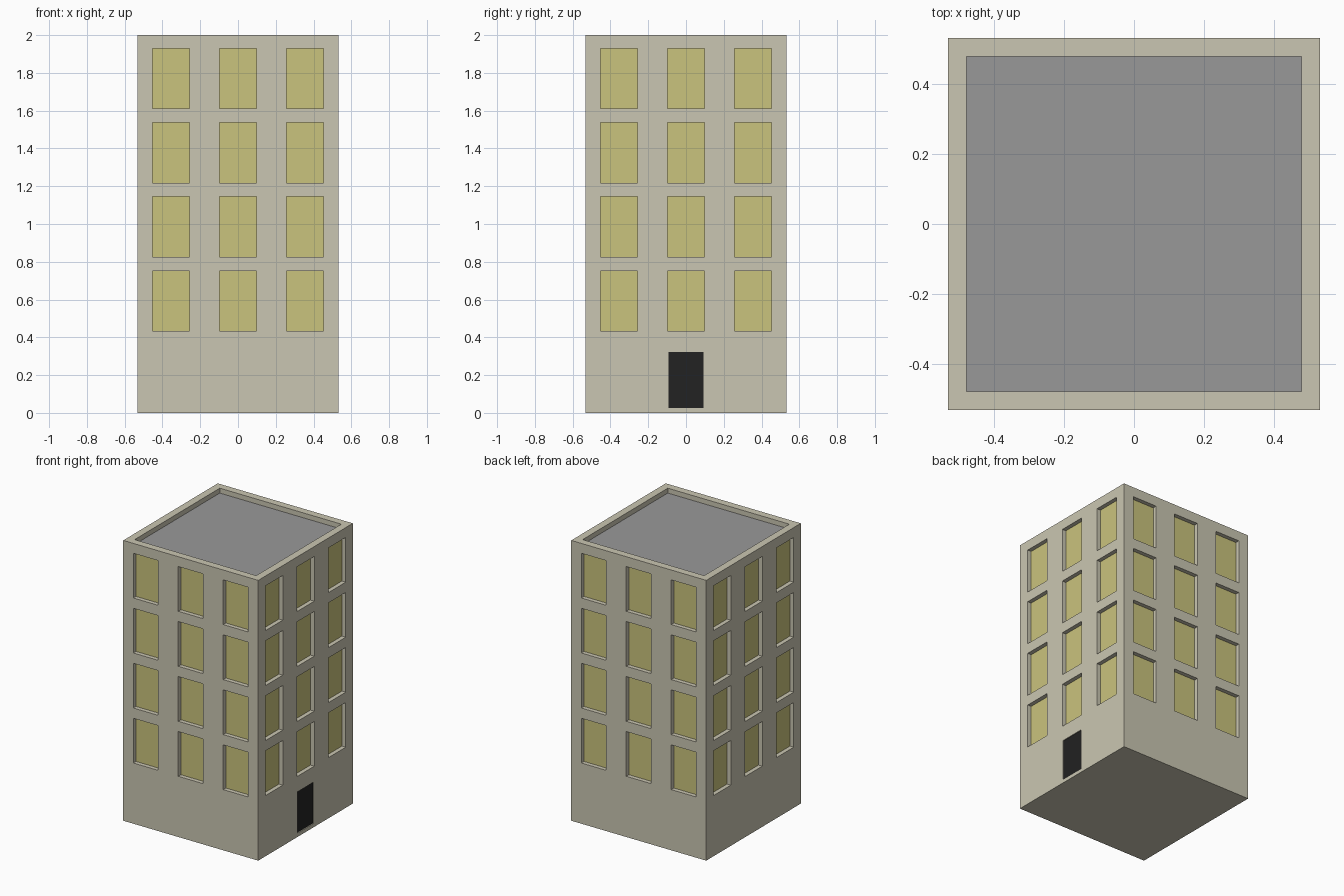
import bpy, bmesh, math
from mathutils import Matrix, Vector

if "Cube" in bpy.data.objects:
    bpy.data.objects.remove(bpy.data.objects["Cube"])

H = 0.533           # half width of the building
R = 0.48            # half width of the roof deck
TOP = 2.0
ROOF_Z = 1.965
WIN_DEPTH, DOOR_DEPTH = 0.03, 0.006


def lin(c):
    c /= 255
    return c / 12.92 if c <= 0.04045 else ((c + 0.055) / 1.055) ** 2.4


def material(name, rgb):
    m = bpy.data.materials.new(name)
    m.diffuse_color = (*[lin(c) for c in rgb], 1)
    m.use_nodes = True
    m.node_tree.nodes["Principled BSDF"].inputs["Base Color"].default_value = m.diffuse_color
    return m


WALL, GLASS, ROOF, DOOR = range(4)
mats = [material("wall beige", (202, 198, 178)), material("window yellow", (202, 195, 125)),
        material("roof grey", (153, 153, 153)), material("door black", (34, 34, 34))]

bm = bmesh.new()


def quad(pts, mat, rot=Matrix()):
    f = bm.faces.new([bm.verts.new(rot @ Vector(p)) for p in pts])
    f.material_index = mat


def opening(u0, u1, z0, z1, depth, mat, rot):
    """Recessed panel with four reveals."""
    ring = [(u0, z0), (u1, z0), (u1, z1), (u0, z1)]
    y = -H + depth
    quad([(u, y, z) for u, z in ring], mat, rot)
    for (ua, za), (ub, zb) in zip(ring, ring[1:] + ring[:1]):
        quad([(ua, -H, za), (ub, -H, zb), (ub, y, zb), (ua, y, za)], WALL, rot)


def band(z0, z1, holes, depth, mat, rot):
    """Horizontal wall strip pierced by openings."""
    left = -H
    for u0, u1 in holes + [(H, None)]:
        quad([(left, -H, z0), (u0, -H, z0), (u0, -H, z1), (left, -H, z1)], WALL, rot)
        if u1 is not None:
            opening(u0, u1, z0, z1, depth, mat, rot)
            left = u1


window_columns = [(c - 0.0985, c + 0.0985) for c in (-0.355, 0, 0.355)]

# Four walls: front, right, back, left; the door is on the right
for side in range(4):
    rot = Matrix.Rotation(side * math.pi / 2, 4, 'Z')
    rows = [(0.433 + 0.3925 * i, 0.752 + 0.3925 * i, window_columns, WIN_DEPTH, GLASS) for i in range(4)]
    if side == 1:
        rows.insert(0, (0.027, 0.322, [(-0.092, 0.092)], DOOR_DEPTH, DOOR))
    z = 0
    for z0, z1, holes, depth, mat in rows:
        band(z, z0, [], 0, WALL, rot)
        band(z0, z1, holes, depth, mat, rot)
        z = z1
    band(z, TOP, [], 0, WALL, rot)
    # Parapet top and inner face
    quad([(-H, -H, TOP), (H, -H, TOP), (R, -R, TOP), (-R, -R, TOP)], WALL, rot)
    quad([(-R, -R, TOP), (R, -R, TOP), (R, -R, ROOF_Z), (-R, -R, ROOF_Z)], WALL, rot)

# Roof deck and underside
quad([(-R, -R, ROOF_Z), (R, -R, ROOF_Z), (R, R, ROOF_Z), (-R, R, ROOF_Z)], ROOF)
quad([(-H, H, 0), (H, H, 0), (H, -H, 0), (-H, -H, 0)], WALL)

bmesh.ops.remove_doubles(bm, verts=bm.verts, dist=0.0001)
mesh = bpy.data.meshes.new("apartment_block")
bm.to_mesh(mesh)
bm.free()
for m in mats:
    mesh.materials.append(m)
bpy.context.collection.objects.link(bpy.data.objects.new("apartment_block", mesh))
